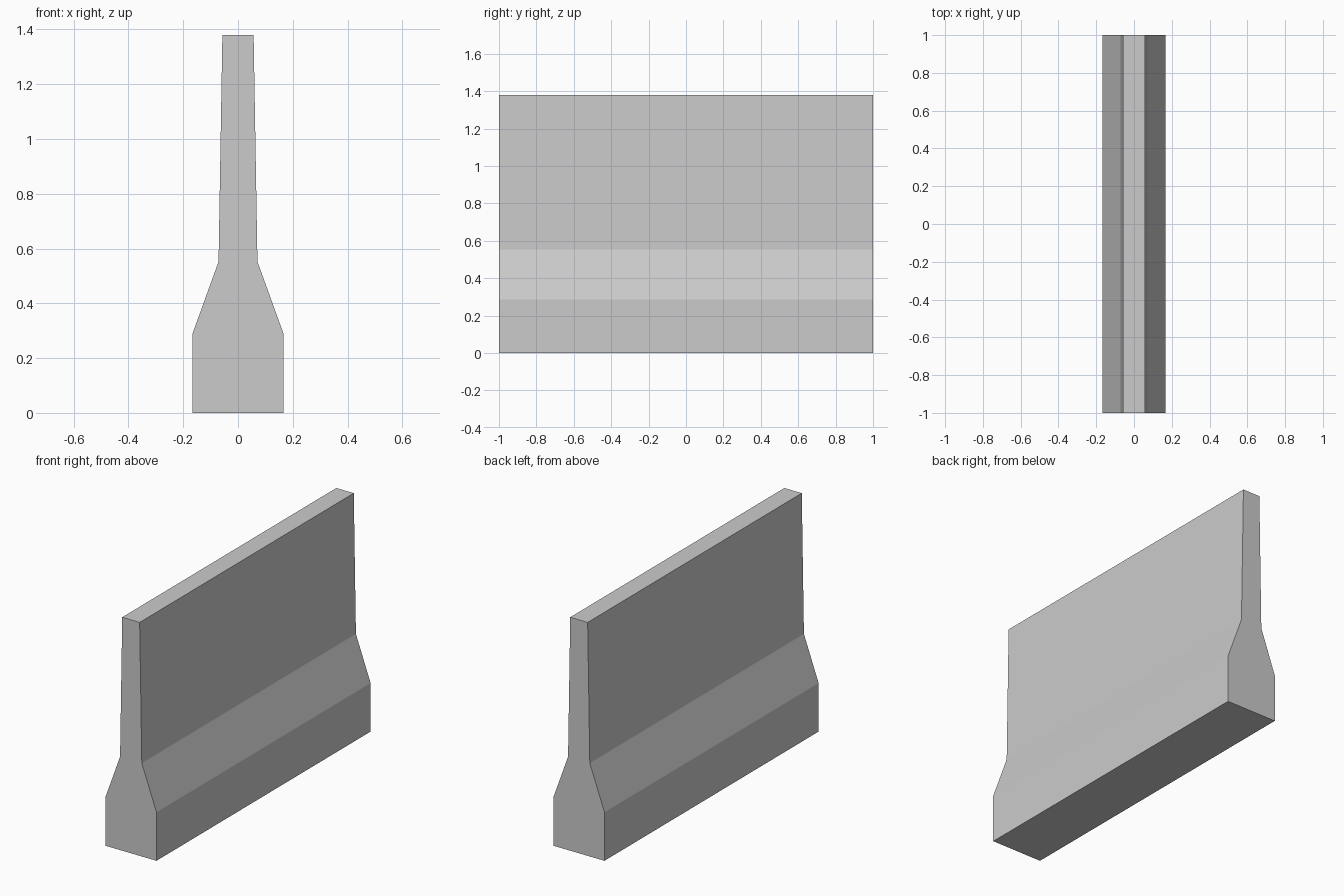
import bpy
import bmesh

cube = bpy.data.objects.get("Cube")
if cube:
    bpy.data.objects.remove(cube, do_unlink=True)

LENGTH = 2.0
# Half cross-section, from foot to top: (half width, height)
HALF_PROFILE = [(0.167, 0.0), (0.167, 0.287), (0.071, 0.552), (0.057, 1.38)]

# Plain concrete
concrete = bpy.data.materials.new("concrete grey")
concrete.use_nodes = True
colour = (0.6, 0.6, 0.6, 1.0)
concrete.diffuse_color = colour
concrete.node_tree.nodes["Principled BSDF"].inputs["Base Color"].default_value = colour

# Mirror the half profile into a closed outline and extrude it along y
outline = HALF_PROFILE + [(-x, z) for x, z in reversed(HALF_PROFILE)]
bm = bmesh.new()
end = bm.faces.new([bm.verts.new((x, -LENGTH / 2, z)) for x, z in outline])
extruded = bmesh.ops.extrude_face_region(bm, geom=[end], use_keep_orig=True)
far_verts = [g for g in extruded["geom"] if isinstance(g, bmesh.types.BMVert)]
bmesh.ops.translate(bm, verts=far_verts, vec=(0, LENGTH, 0))
bmesh.ops.recalc_face_normals(bm, faces=bm.faces[:])

# Barrier wall with flat faces
mesh = bpy.data.meshes.new("concrete_barrier")
bm.to_mesh(mesh)
bm.free()
mesh.materials.append(concrete)
barrier = bpy.data.objects.new("concrete_barrier", mesh)
bpy.context.collection.objects.link(barrier)
